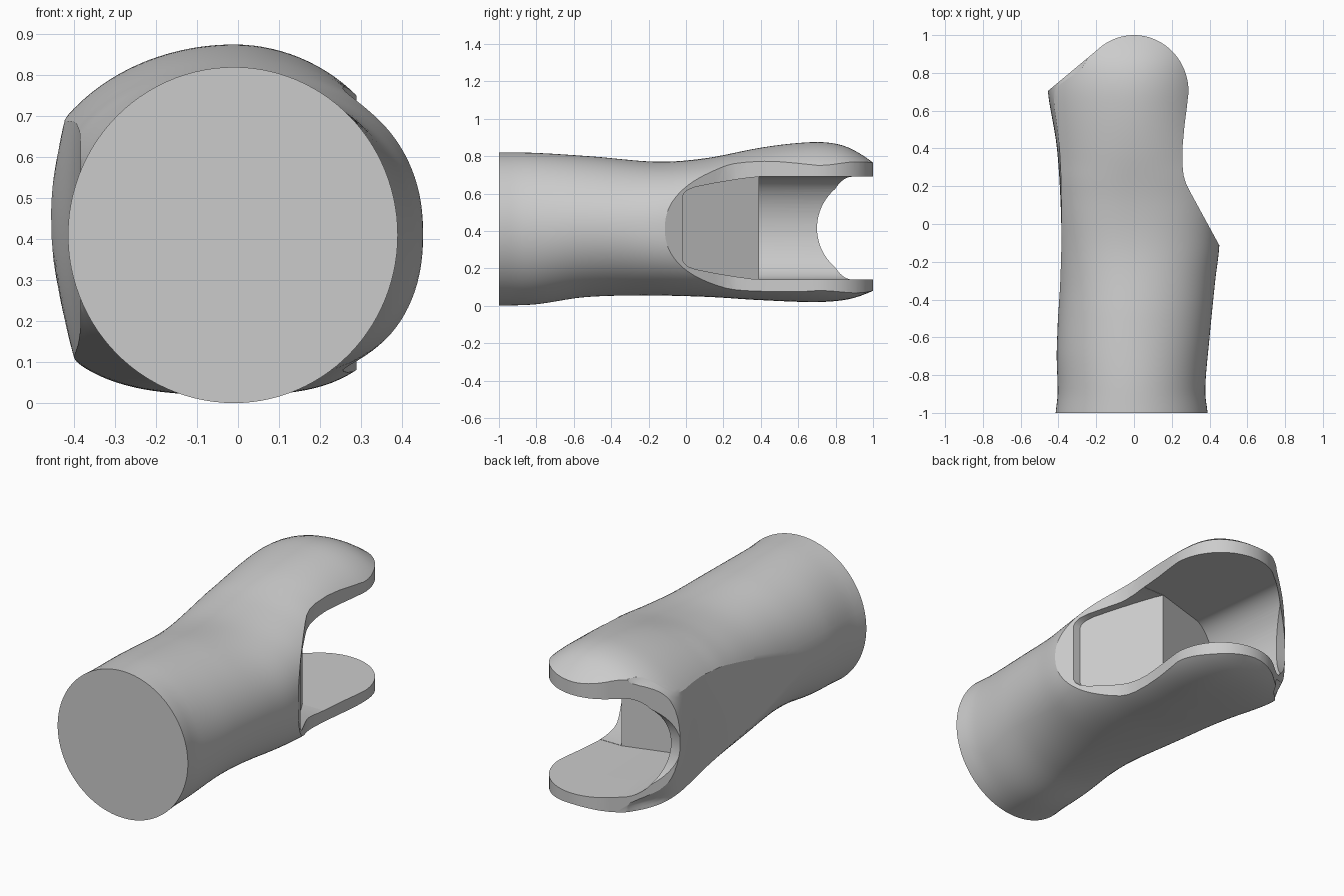
import bpy, bmesh, math

if "Cube" in bpy.data.objects:
    bpy.data.objects.remove(bpy.data.objects["Cube"])

grey = bpy.data.materials.new("light grey")
grey.diffuse_color = (0.6, 0.6, 0.6, 1)
grey.use_nodes = True
grey.node_tree.nodes["Principled BSDF"].inputs["Base Color"].default_value = grey.diffuse_color


def curve(points, t):
    """Smooth interpolation through (t, value) points."""
    n = len(points)
    if t <= points[0][0]:
        return points[0][1]
    if t >= points[-1][0]:
        return points[-1][1]

    def slope(i):
        a, b = points[max(i - 1, 0)], points[min(i + 1, n - 1)]
        return (b[1] - a[1]) / (b[0] - a[0])
    for i in range(n - 1):
        (t0, v0), (t1, v1) = points[i], points[i + 1]
        if t <= t1:
            h = t1 - t0
            s = (t - t0) / h
            return ((2*s**3 - 3*s**2 + 1) * v0 + (s**3 - 2*s**2 + s) * h * slope(i)
                    + (3*s**2 - 2*s**3) * v1 + (s**3 - s**2) * h * slope(i + 1))


def loft(name, rings):
    """Closed solid skinned over rings of equal point count."""
    bm = bmesh.new()
    vs = [[bm.verts.new(p) for p in r] for r in rings]
    n = len(rings[0])
    for a, b in zip(vs, vs[1:]):
        for i in range(n):
            j = (i + 1) % n
            bm.faces.new((a[i], a[j], b[j], b[i]))
    bm.faces.new(vs[0])
    bm.faces.new(vs[-1])
    bmesh.ops.recalc_face_normals(bm, faces=bm.faces)
    me = bpy.data.meshes.new(name)
    bm.to_mesh(me)
    bm.free()
    ob = bpy.data.objects.new(name, me)
    bpy.context.collection.objects.link(ob)
    return ob


def boolean(target, cutter, op):
    m = target.modifiers.new("cut", 'BOOLEAN')
    m.operation, m.object, m.solver = op, cutter, 'EXACT'
    bpy.context.view_layer.objects.active = target
    bpy.ops.object.modifier_apply(modifier=m.name)
    bpy.data.objects.remove(cutter)


# outer sleeve: lofted from a round end to a domed, flat-sided fork
top = [(-1, .82), (-.8, .817), (-.5, .798), (-.15, .77), (.1, .788), (.4, .845),
       (.6, .87), (.75, .873), (.87, .845), (1, .765), (1.06, .70)]
bottom = [(-1, 0), (-.8, .008), (-.55, .045), (-.25, .055), (.1, .048), (.4, .03),
          (.7, .02), (.87, .035), (1, .08), (1.06, .12)]
right = [(-1, .39), (-.88, .377), (-.6, .40), (-.3, .43), (-.11, .452), (.25, .46), (.6, .42),
         (1.06, .41)]
left = [(-1, .415), (-.9, .405), (-.67, .412), (-.3, .39), (0, .385), (.4, .408),
        (.7, .456), (1.06, .48)]
widen = [(-1, 0), (-.5, 0), (0, .04), (.4, .075), (.7, .06), (1.06, .04)]
tuck = [(-1, 0), (-.1, 0), (.2, .012), (.55, .03), (.7, .055), (.85, .16), (1.06, .22)]
square_top = [(-1, 2), (-.4, 2.05), (0, 2.38), (.2, 2.3), (.35, 2.1), (.6, 2), (1.06, 2)]
square_bottom = [(-1, 2), (-.4, 2.05), (0, 2.4), (.35, 2.45), (.7, 2.9), (1.06, 2.6)]


def section(y):
    zt, zb = curve(top, y), curve(bottom, y)
    cz, b = (zt + zb) / 2, (zt - zb) / 2
    rx, lx, wide, k, nt, nb = (curve(c, y) for c in
                               (right, left, widen, tuck, square_top, square_bottom))

    def point(a):
        """Superellipse point and the x limit set by the flat left side."""
        c, s = math.cos(a), math.sin(a)
        e = 2 / (nt if s >= 0 else nb)
        w = rx + .01 if c >= 0 else lx - .01 + wide
        dz = math.copysign(b * abs(s) ** e, s)
        x = -.01 + math.copysign(w * abs(c) ** e, c)
        return x, dz, -lx + k * min((dz / .3) ** 2, 1.3)

    def crease(start, direction):
        """Angle where the rounded back meets the flat left side."""
        for i in range(900):
            a = start + direction * math.radians(i * .1)
            x, dz, limit = point(a)
            if i > 120 and x < limit:
                break
        return start + direction * math.radians(min(i * .1, 76))

    ca, cb = crease(math.pi / 2, 1), crease(1.5 * math.pi, -1)
    stops = [(-math.pi / 2, math.pi / 2, 56), (math.pi / 2, ca, 22), (ca, cb, 20),
             (cb, 1.5 * math.pi, 22)]
    ring = []
    for a0, a1, n in stops:
        for i in range(n):
            x, dz, limit = point(a0 + (a1 - a0) * i / n)
            ring.append((max(x, limit), y, cz + dz))
    return ring


ROWS = 64
sleeve = loft("finger_sleeve", [section(-1 + 2.06 * r / ROWS) for r in range(ROWS + 1)])

# plan outline: angled shoulder, concave waist, rounded fork tips
plan = [(-.7, -1.2), (.7, -1.2), (.7, -.567), (.45, -.11), (.30, .165), (.275, .215),
        (.262, .26), (.256, .32), (.258, .42), (.267, .52), (.28, .62)]
for i in range(33):
    a = math.radians(132 * i / 32)
    plan.append((.289 * math.cos(a), .70 + .30 * math.sin(a)))
plan += [(-.455, .705), (-.7, .49)]
boolean(sleeve, loft("plan_cutter", [[(x, y, z) for x, y in plan] for z in (-.5, 1.5)]),
        'INTERSECT')

# main slot between the fork plates, with a rounded left wall and slanted end
MID, HALF, EDGE = .415, .275, .125
slot = [(EDGE, MID - HALF)]
for i in range(33):
    a = math.radians(-90 - 180 * i / 32)
    slot.append((-.175 + .18 * math.cos(a), MID + HALF * math.sin(a)))
slot.append((EDGE, MID + HALF))
boolean(sleeve, loft("slot_cutter", [[(x, .39 + (x - EDGE) * .3, z) for x, z in slot],
                                     [(x - (.1 if x < EDGE else 0), 1.3, z) for x, z in slot]]),
        'DIFFERENCE')
side = [(EDGE - .01, MID - HALF), (.8, MID - HALF), (.8, MID + HALF), (EDGE - .01, MID + HALF)]
boolean(sleeve, loft("side_cutter", [[(x, y, z) for x, z in side] for y in (.39, 1.3)]),
        'DIFFERENCE')

# shallow tapered recess in the shoulder
half = [(-.02, .165), (-.012, .185), (.01, .205), (.05, .22), (.15, .24), (.27, .26), (.35, .271),
        (.41, .2745)]
recess = [(y, MID + d) for y, d in half] + [(y, MID - d) for y, d in reversed(half)]
boolean(sleeve, loft("recess_cutter", [[(EDGE + (.39 - y) * .57, y, z) for y, z in recess],
                                       [(.8, y, z) for y, z in recess]]), 'DIFFERENCE')

# round notch in the end of the left wall
notch = [(1.3, MID + .2745)]
for i in range(41):
    a = math.radians(90 + 180 * i / 40)
    notch.append((.975 + .2745 * math.cos(a), MID + .2745 * math.sin(a)))
notch.append((1.3, MID - .2745))
boolean(sleeve, loft("notch_cutter", [[(x, y, z) for y, z in notch] for x in (-1, .1)]),
        'DIFFERENCE')

sleeve.data.materials.clear()
sleeve.data.materials.append(grey)
for p in sleeve.data.polygons:
    p.material_index = 0
bpy.ops.object.select_all(action='DESELECT')
sleeve.select_set(True)
bpy.context.view_layer.objects.active = sleeve
bpy.ops.object.shade_smooth_by_angle(angle=math.radians(28))
